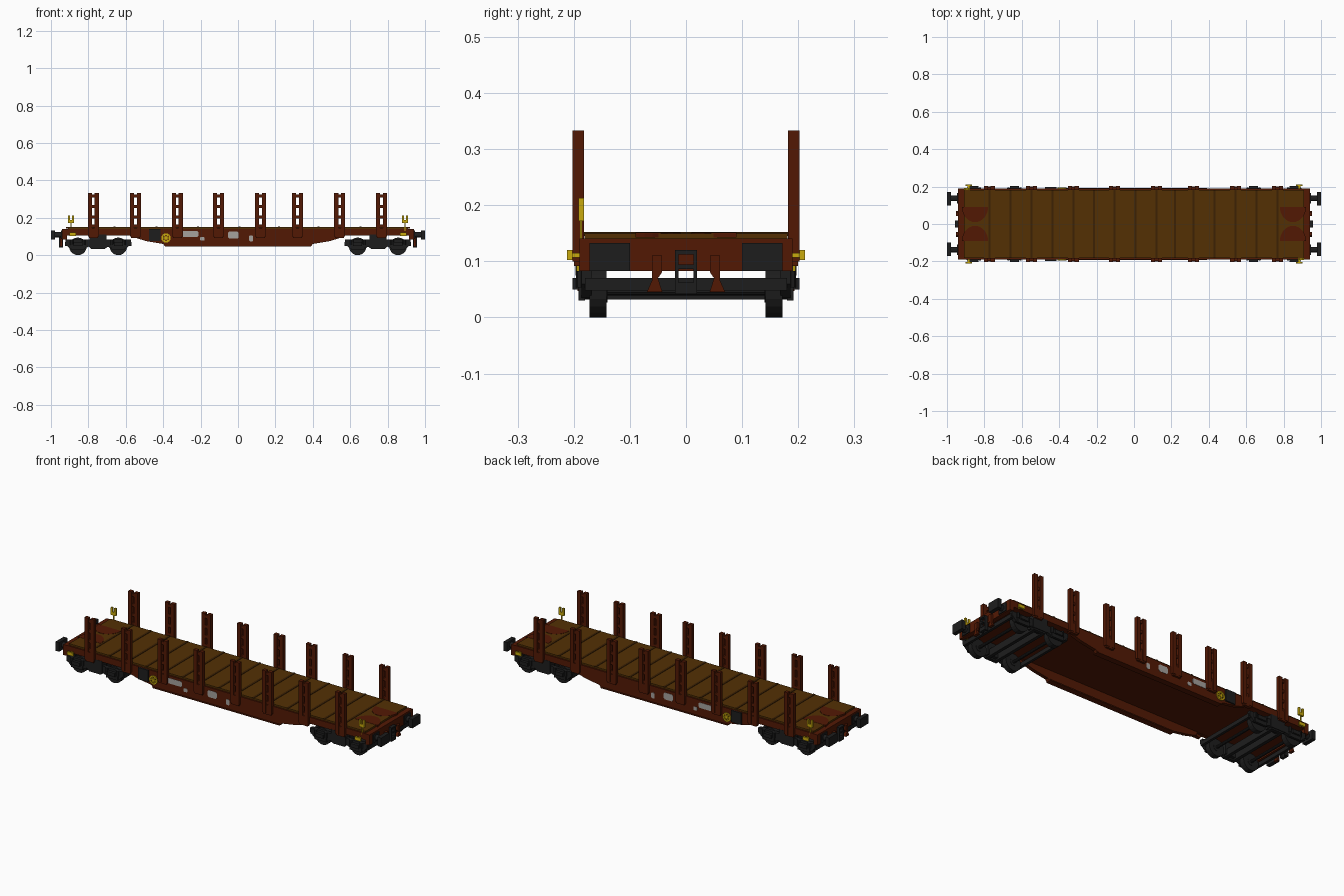
import bpy, bmesh, math
from mathutils import Matrix, Vector

if "Cube" in bpy.data.objects:
    bpy.data.objects.remove(bpy.data.objects["Cube"])


def material(name, rgb):
    m = bpy.data.materials.new(name)
    m.use_nodes = True
    m.diffuse_color = (*rgb, 1)
    m.node_tree.nodes["Principled BSDF"].inputs["Base Color"].default_value = (*rgb, 1)
    return m


RED = material("rust_brown", (0.086, 0.0095, 0.0012))
WOOD = material("deck_wood", (0.087, 0.030, 0.0012))
DARKWOOD = material("dark_wood", (0.045, 0.015, 0.001))
BLACK = material("running_gear_black", (0.0125, 0.0125, 0.0125))
YELLOW = material("signal_yellow", (0.58, 0.40, 0.004))
GREY = material("marking_grey", (0.38, 0.36, 0.34))


class Part:
    """Collects simple solids into one mesh object."""

    def __init__(self):
        self.bm = bmesh.new()

    def box(self, x0, x1, y0, y1, z0, z1):
        c = Vector((x0 + x1, y0 + y1, z0 + z1)) / 2
        size = (abs(x1 - x0), abs(y1 - y0), abs(z1 - z0), 1)
        bmesh.ops.create_cube(self.bm, size=1, matrix=Matrix.Translation(c) @ Matrix.Diagonal(size))
        return self

    def cyl(self, centre, r, depth, axis="Y", n=16):
        rot = {"Y": Matrix.Rotation(math.pi / 2, 4, "X"),
               "X": Matrix.Rotation(math.pi / 2, 4, "Y"), "Z": Matrix()}[axis]
        bmesh.ops.create_cone(self.bm, cap_ends=True, segments=n, radius1=r, radius2=r,
                              depth=depth, matrix=Matrix.Translation(centre) @ rot)
        return self

    def prism(self, points, a, b, plane="xz"):
        def at(p, t):
            return {"xz": (p[0], t, p[1]), "xy": (p[0], p[1], t), "yz": (t, p[0], p[1])}[plane]
        lo = [self.bm.verts.new(at(p, a)) for p in points]
        hi = [self.bm.verts.new(at(p, b)) for p in points]
        self.bm.faces.new(lo)
        self.bm.faces.new(hi)
        for i in range(len(points)):
            j = (i + 1) % len(points)
            self.bm.faces.new((lo[i], lo[j], hi[j], hi[i]))
        return self

    def finish(self, name, mat):
        bmesh.ops.recalc_face_normals(self.bm, faces=self.bm.faces)
        mesh = bpy.data.meshes.new(name)
        self.bm.to_mesh(mesh)
        self.bm.free()
        mesh.materials.append(mat)
        ob = bpy.data.objects.new(name, mesh)
        bpy.context.collection.objects.link(ob)
        return ob


SIDES = ((-1, "right"), (1, "left"))
ENDS = ((-1, "rear"), (1, "front"))
STAKES = (-0.773, -0.548, -0.324, -0.104, 0.12, 0.318, 0.543, 0.767)

# Underframe: floor, headstocks and fish-bellied side sills
Part().box(-0.93, 0.93, -0.172, 0.172, 0.108, 0.14).finish("underframe_floor", RED)
half = [(0.94, 0.141), (0.94, 0.106), (0.54, 0.106), (0.54, 0.09), (0.49, 0.075),
        (0.40, 0.06), (0.39, 0.047)]
sill = half + [(-x, z) for x, z in reversed(half)]
for s, side in SIDES:
    p = Part().prism(sill, s * 0.17, s * 0.189)
    p.box(-0.39, 0.39, s * 0.16, s * 0.193, 0.047, 0.053)
    p.finish(f"{side}_side_sill", RED)
for e, end in ENDS:
    Part().box(e * 0.915, e * 0.94, -0.19, 0.19, 0.083, 0.141).finish(f"{end}_headstock", RED)

# Timber deck with dark joints and rounded end plates
Part().box(-0.91, 0.91, -0.181, 0.181, 0.138, 0.15).finish("wooden_deck", WOOD)
joints = list(STAKES) + [(a + b) / 2 for a, b in zip(STAKES, STAKES[1:])]
p = Part()
for x in joints:
    p.box(x - 0.006, x + 0.006, -0.182, 0.182, 0.145, 0.152)
p.finish("deck_joint_strips", DARKWOOD)
for e, end in ENDS:
    p = Part()
    for s, _ in SIDES:
        arc = [(e * (0.85 + 0.07 * math.cos(math.pi * i / 16)),
                s * (0.09 - 0.08 * math.sin(math.pi * i / 16))) for i in range(17)]
        p.prism(arc, 0.142, 0.1512, "xy")
    p.finish(f"{end}_deck_end_plates", RED)

# Stakes: paired posts tied by rungs, with a foot bracket on the sill
for s, side in SIDES:
    for k, x in enumerate(STAKES, 1):
        p = Part()
        for d in (-1, 1):
            p.box(x + d * 0.007, x + d * 0.029, s * 0.182, s * 0.202, 0.1, 0.333)
        for z in (0.155, 0.205, 0.26, 0.315):
            p.box(x - 0.009, x + 0.009, s * 0.185, s * 0.197, z - 0.008, z + 0.008)
        p.box(x - 0.024, x + 0.024, s * 0.182, s * 0.2, 0.092, 0.145)
        p.finish(f"{side}_stake_{k}", RED)

# Bogies: side frames, cross beams, axleboxes, springs and wheelsets
frame = [(-0.175, 0.083), (-0.175, 0.06), (-0.15, 0.035), (-0.075, 0.035), (-0.05, 0.045),
         (-0.035, 0.032), (0.035, 0.032), (0.05, 0.045), (0.075, 0.035), (0.15, 0.035),
         (0.175, 0.06), (0.175, 0.083)]
for e, end in ENDS:
    cx = e * 0.748
    p = Part()
    for s, _ in SIDES:
        p.prism([(cx + x, z) for x, z in frame], s * 0.168, s * 0.186)
        p.box(cx - 0.045, cx + 0.045, s * 0.15, s * 0.19, 0.04, 0.11)
        for d in (-1, 1):
            ax = cx + d * 0.108
            p.box(ax - 0.024, ax + 0.024, s * 0.18, s * 0.202, 0.05, 0.07)
            p.box(ax - 0.036, ax + 0.036, s * 0.18, s * 0.192, 0.03, 0.06)
            for q in (-1, 1):
                p.cyl((ax + q * 0.032, s * 0.187, 0.068), 0.009, 0.03, "Z", 8)
    for d in (-1, 1):
        p.box(cx + d * 0.164, cx + d * 0.178, -0.18, 0.18, 0.048, 0.07)
        p.box(cx + d * 0.018, cx + d * 0.036, -0.18, 0.18, 0.032, 0.07)
    p.finish(f"{end}_bogie_frame", BLACK)
    for d, pos in ((-1, "a"), (1, "b")):
        ax = cx + d * 0.108
        p = Part().cyl((ax, 0, 0.047), 0.008, 0.34, n=10)
        for s, _ in SIDES:
            p.cyl((ax, s * 0.157, 0.047), 0.047, 0.03, n=20)
            p.cyl((ax, s * 0.146, 0.047), 0.02, 0.012, n=12)
        p.finish(f"{end}_wheelset_{pos}", BLACK)

# Buffers, coupling and air hoses on each end
for e, end in ENDS:
    for s, side in SIDES:
        p = Part().box(e * 0.978, e * 1.0, s * 0.10, s * 0.172, 0.083, 0.133)
        p.cyl((e * 0.96, s * 0.137, 0.109), 0.015, 0.05, "X", 12)
        p.box(e * 0.938, e * 0.946, s * 0.11, s * 0.165, 0.087, 0.132)
        p.finish(f"{end}_{side}_buffer", BLACK)
        hose = [(s * 0.043, 0.11), (s * 0.061, 0.11), (s * 0.061, 0.065), (s * 0.07, 0.045),
                (s * 0.042, 0.045), (s * 0.05, 0.07), (s * 0.043, 0.08)]
        Part().prism(hose, e * 0.938, e * 0.953, "yz").finish(f"{end}_{side}_air_hose", RED)
    p = Part().box(e * 0.935, e * 0.958, -0.02, 0.02, 0.112, 0.12)
    for s, _ in SIDES:
        p.box(e * 0.935, e * 0.956, s * 0.013, s * 0.02, 0.042, 0.114)
    p.box(e * 0.935, e * 0.956, -0.015, 0.015, 0.086, 0.094)
    p.box(e * 0.942, e * 0.956, -0.02, 0.02, 0.042, 0.062)
    p.finish(f"{end}_screw_coupling", BLACK)

# Brake equipment and markings, repeated on both sides
for s, side in SIDES:
    Part().box(-0.475, -0.415, s * 0.18, s * 0.197, 0.075, 0.14).finish(f"{side}_brake_box", BLACK)
    # Handwheel rim with spokes and hub
    cx, cz, n = -0.385, 0.092, 16
    p = Part().cyl((cx, s * 0.192, cz), 0.009, 0.008, n=8)
    for i in range(n):
        a, b = 2 * math.pi * i / n, 2 * math.pi * (i + 1) / n
        ring = [(cx + r * math.cos(t), cz + r * math.sin(t))
                for r, t in ((0.017, a), (0.025, a), (0.025, b), (0.017, b))]
        p.prism(ring, s * 0.188, s * 0.195)
    for i in range(3):
        t = math.pi * i / 3
        u, v = Vector((math.cos(t), math.sin(t))) * 0.02, Vector((-math.sin(t), math.cos(t))) * 0.003
        c = Vector((cx, cz))
        p.prism([c - u - v, c + u - v, c + u + v, c - u + v], s * 0.188, s * 0.1945)
    p.finish(f"{side}_brake_handwheel", YELLOW)
    # Plain marking plates with clipped corners
    p = Part()
    for x, z, w, h in ((-0.255, 0.113, 0.044, 0.015), (-0.19, 0.087, 0.012, 0.010),
                       (-0.025, 0.107, 0.029, 0.019), (0.07, 0.090, 0.010, 0.016)):
        c = min(w, h) * 0.4
        p.prism([(x - w, z - h + c), (x - w + c, z - h), (x + w - c, z - h), (x + w, z - h + c),
                 (x + w, z + h - c), (x + w - c, z + h), (x - w + c, z + h), (x - w, z + h - c)],
                s * 0.188, s * 0.1905)
    p.finish(f"{side}_marking_plates", GREY)
    # Shunter's handles at the four corners
    for e, end in ENDS:
        x = e * 0.883
        p = Part().box(x - 0.006, x + 0.006, s * 0.188, s * 0.205, 0.107, 0.115)
        p.box(x - 0.018, x + 0.018, s * 0.202, s * 0.212, 0.102, 0.12)
        p.finish(f"{end}_{side}_handle", YELLOW)

# Lamp brackets at two opposite corners
for e, end in ENDS:
    x, y = e * 0.893, -e * 0.187
    p = Part().box(x - 0.003, x + 0.003, y - 0.002, y + 0.002, 0.13, 0.182)
    p.box(x - 0.016, x + 0.016, y - 0.005, y + 0.005, 0.172, 0.189)
    for d in (-1, 1):
        p.box(x + d * 0.005, x + d * 0.016, y - 0.005, y + 0.005, 0.18, 0.213)
    p.finish(f"{end}_lamp_bracket", YELLOW)
